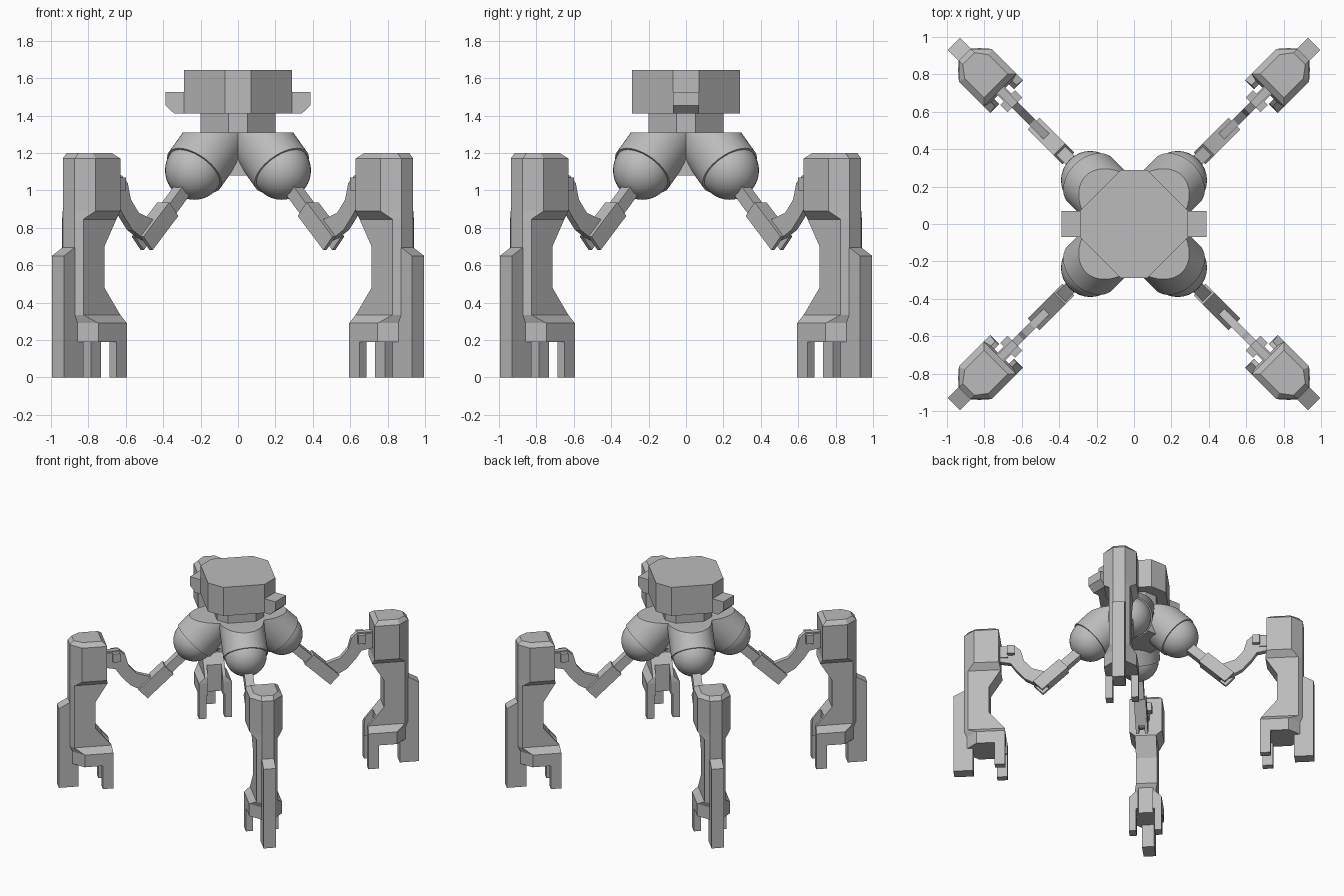
import bpy, bmesh, math
from mathutils import Vector, Matrix

if "Cube" in bpy.data.objects:
    bpy.data.objects.remove(bpy.data.objects["Cube"])

grey = bpy.data.materials.new("plain grey")
grey.diffuse_color = (0.5, 0.5, 0.5, 1)
grey.use_nodes = True
grey.node_tree.nodes["Principled BSDF"].inputs["Base Color"].default_value = grey.diffuse_color


def finish(name, bm, turn=0.0, smooth=False):
    """Turn a bmesh into a named object, spun about the z axis."""
    bmesh.ops.recalc_face_normals(bm, faces=bm.faces)
    bmesh.ops.rotate(bm, verts=bm.verts, cent=(0, 0, 0), matrix=Matrix.Rotation(turn, 3, 'Z'))
    me = bpy.data.meshes.new(name)
    bm.to_mesh(me)
    bm.free()
    me.materials.append(grey)
    ob = bpy.data.objects.new(name, me)
    bpy.context.collection.objects.link(ob)
    if smooth:
        bpy.ops.object.select_all(action='DESELECT')
        bpy.context.view_layer.objects.active = ob
        ob.select_set(True)
        bpy.ops.object.shade_smooth_by_angle(angle=math.radians(40))
    return ob


def loft(bm, rings):
    """Skin equal-length rings and cap both ends."""
    loops = [[bm.verts.new(p) for p in ring] for ring in rings]
    n = len(loops[0])
    for a, b in zip(loops, loops[1:]):
        for i in range(n):
            j = (i + 1) % n
            bm.faces.new((a[i], a[j], b[j], b[i]))
    bm.faces.new(loops[0])
    bm.faces.new(loops[-1])


def slab(bm, outline, t0, t1):
    """Extrude a side outline (x, z) across y."""
    loft(bm, [[(x, t, z) for x, z in outline] for t in (t0, t1)])


def box(bm, x0, x1, y0, y1, z0, z1):
    slab(bm, [(x0, z0), (x1, z0), (x1, z1), (x0, z1)], y0, y1)


def bar(a, b, h):
    """Side outline of a straight bar from a to b with half thickness h."""
    a, b = Vector(a), Vector(b)
    d = (b - a).normalized()
    n = Vector((-d.y, d.x)) * h
    return [a + n, b + n, b - n, a - n]


def octagon(name, w, c, z0, z1):
    pts = [(w, -c), (w, c), (c, w), (-c, w), (-w, c), (-w, -c), (-c, -w), (c, -w)]
    bm = bmesh.new()
    loft(bm, [[(x, y, z) for x, y in pts] for z in (z0, z1)])
    return finish(name, bm)


# head, neck and side ears
octagon("head", 0.29, 0.07, 1.41, 1.645)
octagon("neck", 0.2, 0.05, 1.08, 1.41)
for side in (0, math.pi):
    bm = bmesh.new()
    slab(bm, [(0.28, 1.41), (0.34, 1.41), (0.388, 1.455), (0.388, 1.527), (0.28, 1.527)], -0.07, 0.07)
    finish("ear", bm, side)


def shell_ring(z, r0, t, r1=1.28, rc=1.2, tc=0.045):
    return [(r0, -t, z), (rc, -t, z), (r1, -tc, z), (r1, tc, z), (rc, t, z), (r0, t, z)]


def build_leg(turn):
    # hip socket: slanted cylinder trimmed flat on top
    hip = Vector((0.33, 0, 1.107))
    axis = Vector((-1, 0, 1)).normalized()
    bm = bmesh.new()
    m = Matrix.Translation(hip + axis * 0.235) @ axis.to_track_quat('Z', 'Y').to_matrix().to_4x4()
    bmesh.ops.create_cone(bm, cap_ends=True, segments=48, radius1=0.168, radius2=0.168, depth=0.47, matrix=m)
    cut = bmesh.ops.bisect_plane(bm, geom=bm.verts[:] + bm.edges[:] + bm.faces[:],
                                 plane_co=(0, 0, 1.31), plane_no=(0, 0, 1), clear_outer=True)
    bmesh.ops.edgeloop_fill(bm, edges=[e for e in cut["geom_cut"] if isinstance(e, bmesh.types.BMEdge)])
    finish("hip_socket", bm, turn, True)

    # hip ball
    bm = bmesh.new()
    bmesh.ops.create_uvsphere(bm, u_segments=32, v_segments=20, radius=0.157, matrix=Matrix.Translation(hip))
    finish("hip_ball", bm, turn, True)

    # upper arm and forked elbow
    bm = bmesh.new()
    slab(bm, bar((0.38, 1.04), (0.57, 0.86), 0.036), -0.033, 0.033)
    finish("upper_arm", bm, turn)
    bm = bmesh.new()
    slab(bm, bar((0.53, 0.9), (0.68, 0.76), 0.05), -0.045, 0.045)
    for s in (-1, 1):
        slab(bm, bar((0.64, 0.797), (0.725, 0.717), 0.05), s * 0.022, s * 0.045)
    finish("elbow", bm, turn)

    # curved forearm
    bm = bmesh.new()
    slab(bm, [(1.03, 1.08), (0.9, 1.08), (0.855, 1.04), (0.83, 0.95), (0.77, 0.88), (0.71, 0.86),
              (0.65, 0.84), (0.64, 0.75), (0.69, 0.73), (0.75, 0.75), (0.82, 0.79), (0.89, 0.87),
              (0.93, 0.93), (1.03, 0.95)], -0.021, 0.021)
    finish("forearm", bm, turn)

    # bracket joining the forearm to the leg
    bm = bmesh.new()
    box(bm, 0.9, 0.955, -0.055, 0.055, 1.0, 1.07)
    box(bm, 0.95, 1.03, -0.03, 0.03, 0.98, 1.07)
    finish("wrist_bracket", bm, turn)

    # leg shell: foot, narrow column and upper block in one stack
    bm = bmesh.new()
    loft(bm, [shell_ring(0.19, 0.964, 0.124, rc=1.18, r1=1.26),
              shell_ring(0.29, 0.964, 0.124, rc=1.18, r1=1.26),
              shell_ring(0.335, 0.97, 0.08, rc=1.25),
              shell_ring(0.48, 1.09, 0.08, rc=1.25),
              shell_ring(0.70, 1.09, 0.08, rc=1.25),
              shell_ring(0.845, 1.0, 0.08, rc=1.25),
              shell_ring(0.89, 1.012, 0.124),
              shell_ring(1.17, 1.012, 0.124),
              shell_ring(1.2, 1.045, 0.09, r1=1.25, rc=1.19)])
    shell = finish("leg_shell", bm, turn)

    # slot at the front of the foot
    bm = bmesh.new()
    box(bm, 0.9, 1.03, -0.055, 0.055, 0.1, 0.6)
    cutter = finish("slot_cutter", bm, turn)
    cutter.hide_render = True
    cutter.hide_set(True)
    mod = shell.modifiers.new("slot", 'BOOLEAN')
    mod.operation = 'DIFFERENCE'
    mod.solver = 'EXACT'
    mod.object = cutter

    # foot prongs
    for s in (-1, 1):
        bm = bmesh.new()
        box(bm, 0.964, 1.043, s * 0.07, s * 0.124, 0, 0.2)
        finish("foot_prong", bm, turn)

    # rear spur with sloping top
    bm = bmesh.new()
    slab(bm, [(1.215, 0), (1.362, 0), (1.362, 0.65), (1.28, 0.695), (1.215, 0.695)], -0.046, 0.046)
    finish("rear_spur", bm, turn)


for k in range(4):
    build_leg(math.radians(45 + 90 * k))
